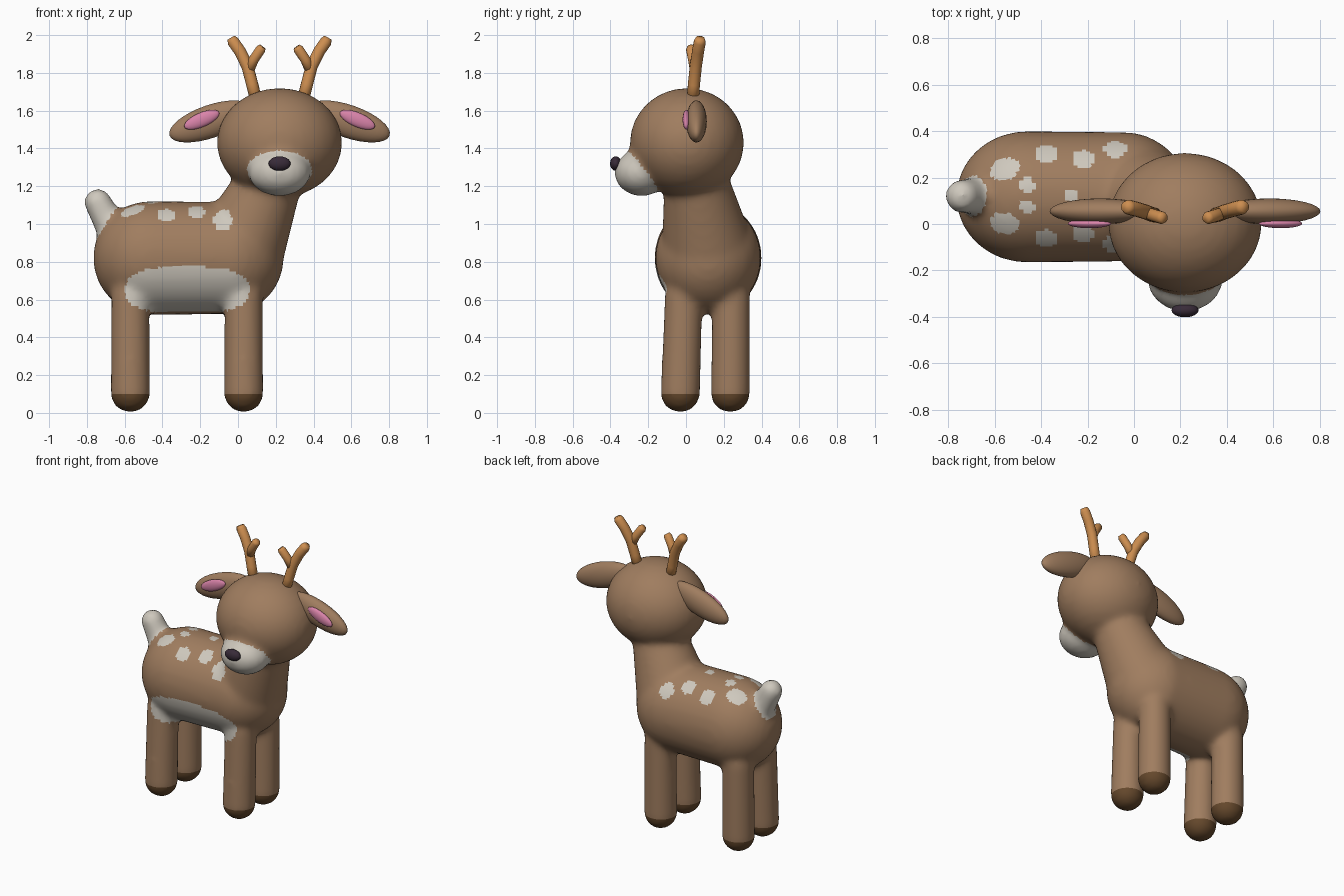
import bpy, bmesh, math
from mathutils import Vector, Matrix

if "Cube" in bpy.data.objects:
    bpy.data.objects.remove(bpy.data.objects["Cube"])


def material(name, r, g, b):
    mat = bpy.data.materials.new(name)
    mat.use_nodes = True
    mat.diffuse_color = (r, g, b, 1)
    mat.node_tree.nodes["Principled BSDF"].inputs["Base Color"].default_value = (r, g, b, 1)
    return mat


FUR = material("brown fur", 0.35, 0.205, 0.115)
CREAM = material("cream fur", 0.62, 0.58, 0.51)
HOOF = material("dark hoof", 0.13, 0.065, 0.025)
ANTLER = material("tan antler", 0.61, 0.27, 0.08)
PINK = material("pink ear", 0.70, 0.23, 0.40)
NOSE = material("dark nose", 0.04, 0.024, 0.04)

HEAD_X = 0.22


def add_ball(bm, centre, radii, tilt=0):
    m = (Matrix.Translation(centre) @ Matrix.Rotation(tilt, 4, 'Y')
         @ Matrix.Diagonal((*radii, 1)))
    bmesh.ops.create_uvsphere(bm, u_segments=32, v_segments=16, radius=1, matrix=m)


def add_limb(bm, start, r0, end, r1, flatten=1):
    """Tapered capsule: a ball pulled apart at its equator."""
    start, end = Vector(start), Vector(end)
    turn = (end - start).to_track_quat('Z', 'Y')
    ball_verts = bmesh.ops.create_uvsphere(bm, u_segments=32, v_segments=16, radius=1)["verts"]
    for v in ball_verts:
        centre, r = (end, r1) if v.co.z > 0.01 else (start, r0)
        offset = turn @ v.co * r
        offset.y *= flatten
        v.co = centre + offset


def finish(name, bm, mats):
    mesh = bpy.data.meshes.new(name)
    bm.to_mesh(mesh)
    bm.free()
    for mat in mats:
        mesh.materials.append(mat)
    mesh.shade_smooth()
    obj = bpy.data.objects.new(name, mesh)
    bpy.context.collection.objects.link(obj)
    return obj


def ball(name, centre, radii, mat, tilt=0):
    bm = bmesh.new()
    add_ball(bm, centre, radii, tilt)
    return finish(name, bm, [mat])


# Body: trunk, neck, head, muzzle, tail and legs fused into one soft skin
MUZZLE = Vector((HEAD_X, -0.235, 1.272))
MUZZLE_R = (0.165, 0.145, 0.125)
bm = bmesh.new()
add_limb(bm, (-0.465, 0.117, 0.82), 0.302, (-0.06, 0.117, 0.82), 0.302, 0.94)
add_limb(bm, (0.03, 0.105, 0.92), 0.235, (0.18, 0.05, 1.25), 0.165)
add_ball(bm, (HEAD_X, 0.005, 1.43), (0.333, 0.303, 0.29))
add_ball(bm, MUZZLE, MUZZLE_R)
add_limb(bm, (-0.66, 0.12, 0.96), 0.085, (-0.742, 0.12, 1.115), 0.074)
for x in (-0.57, 0.03):
    for top_y, foot_y in ((-0.012, -0.03), (0.24, 0.235)):
        add_limb(bm, (x, top_y, 0.62), 0.101, (x, foot_y, 0.108), 0.107)
body = finish("body", bm, [FUR, CREAM, HOOF])

remesh = body.modifiers.new("fuse", 'REMESH')
remesh.mode = 'VOXEL'
remesh.voxel_size = 0.018
soften = body.modifiers.new("soften", 'SMOOTH')
soften.factor = 0.5
soften.iterations = 14
bpy.context.view_layer.objects.active = body
for modifier in (remesh, soften):
    bpy.ops.object.modifier_apply(modifier=modifier.name)

# Clean edge for the hooves
bm = bmesh.new()
bm.from_mesh(body.data)
feet = [f for f in bm.faces if f.calc_center_median().z < 0.2]
feet_geom = {part for f in feet for part in (*f.verts, *f.edges, f)}
bmesh.ops.bisect_plane(bm, geom=list(feet_geom), plane_co=(0, 0, 0.1), plane_no=(0, 0, 1))
bm.to_mesh(body.data)
bm.free()
bpy.context.view_layer.update()

# Back spots: x, y, half length, half width
spots = [(-0.56, 0.24, 0.068, 0.056), (-0.38, 0.305, 0.05, 0.05),
         (-0.22, 0.28, 0.048, 0.05), (-0.08, 0.325, 0.05, 0.055),
         (-0.46, 0.165, 0.03, 0.036), (-0.46, 0.075, 0.032, 0.03),
         (-0.27, 0.12, 0.034, 0.03), (-0.56, 0, 0.068, 0.054),
         (-0.38, -0.065, 0.05, 0.052), (-0.22, -0.04, 0.046, 0.052),
         (-0.08, -0.09, 0.05, 0.068)]
spots = [(body.ray_cast((x, y, 1.2), (0, 0, -1))[1], a, b) for x, y, a, b in spots]


def is_cream(c):
    if c.y < -0.1 and c.z > 1.1:
        d = c - MUZZLE
        return sum((d[i] / (MUZZLE_R[i] * 1.05)) ** 2 for i in range(3)) < 1
    if c.x < -0.6 and c.z > 0.93:
        # Tail: a round column leaning backwards
        lean = (c.x + 0.70) * 0.9 + (c.z - 1.02) * 0.42
        if math.hypot(c.y - 0.12, lean) < 0.088:
            return True
    if c.z < 0.8 and c.y < 0.03:
        # Belly patch
        return abs((c.x + 0.27) / 0.33) ** 2.8 + abs((c.z - 0.65) / 0.125) ** 2.4 < 1
    if 0.9 < c.z < 1.2:
        for p, a, b in spots:
            d = c - p
            if (d.x / a) ** 2 + (d.y ** 2 + d.z ** 2) / b ** 2 < 1:
                return True
    return False


for face in body.data.polygons:
    c = face.center
    face.material_index = 2 if c.z < 0.1 else int(is_cream(c))
body.data.shade_smooth()

# Nose
ball("nose", (HEAD_X, -0.372, 1.32), (0.058, 0.03, 0.038), NOSE)


def antler_part(name, points, radius):
    """Round rod through the points, with a rounded tip."""
    bm = bmesh.new()
    rings = []
    for i, p in enumerate(points):
        before, after = Vector(points[max(i - 1, 0)]), Vector(points[min(i + 1, len(points) - 1)])
        turn = (after - before).to_track_quat('Z', 'Y')
        r = radius * (0.72 if i == len(points) - 1 else 1)
        angles = [math.tau * k / 16 for k in range(16)]
        rings.append([bm.verts.new(Vector(p) + turn @ Vector((math.cos(a), math.sin(a), 0)) * r)
                      for a in angles])
    for low, high in zip(rings, rings[1:]):
        for k in range(16):
            n = (k + 1) % 16
            bm.faces.new((low[k], low[n], high[n], high[k]))
    bm.faces.new(rings[0][::-1])
    bm.faces.new(rings[-1])
    finish(name, bm, [ANTLER])


# Ears and antlers, mirrored across the middle of the head
for side, label in ((1, "left"), (-1, "right")):
    def at(x, y, z):
        return (HEAD_X + side * x, y, z)

    ball(label + "_ear", at(0.365, 0.055, 1.543), (0.23, 0.055, 0.087), FUR,
         side * math.radians(19))
    ball(label + "_inner_ear", at(0.412, 0.002, 1.552), (0.1, 0.02, 0.038), PINK,
         side * math.radians(23))
    antler_part(label + "_antler_beam",
                [at(0.12, 0.035, 1.64), at(0.145, 0.042, 1.74), at(0.17, 0.052, 1.835),
                 at(0.21, 0.064, 1.915), at(0.245, 0.073, 1.965), at(0.256, 0.075, 1.985)], 0.032)
    antler_part(label + "_antler_branch",
                [at(0.163, 0.048, 1.81), at(0.137, 0.038, 1.87),
                 at(0.1, 0.027, 1.925), at(0.09, 0.025, 1.938)], 0.027)
